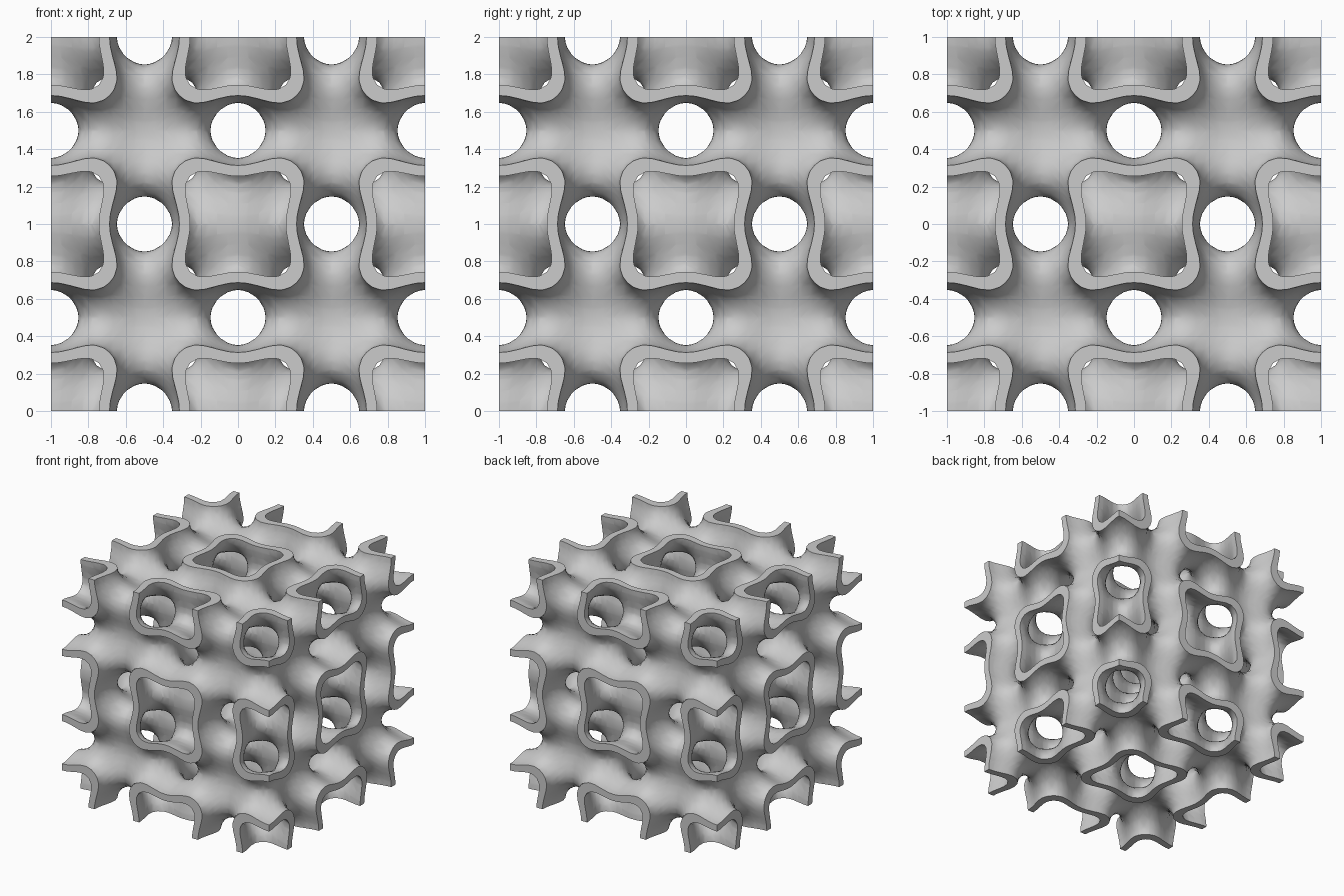
import bpy, bmesh, math
from itertools import permutations
from mathutils import Vector, Matrix

cube = bpy.data.objects.get("Cube")
if cube:
    bpy.data.objects.remove(cube, do_unlink=True)

STEPS = 9            # grid steps along one octant of the unit cell
SIZE = 0.5           # octant edge length
LEVEL = 0.85         # the wall fills -LEVEL < field < LEVEL
TAU = math.tau


def field(p):
    a, b, c = (math.cos(TAU * t) for t in p)
    return 2 * (a * b + b * c + c * a) - 2 * (a * a + b * b + c * c) + 3


def gradient(p):
    cs = [math.cos(TAU * t) for t in p]
    total = sum(cs)
    return Vector([-TAU * math.sin(TAU * t) * (2 * (total - c) - 4 * c)
                   for t, c in zip(p, cs)])


def snap(p, level):
    """Pull a point exactly onto a level of the field."""
    p = p.copy()
    for _ in range(3):
        g = gradient(p)
        p += g * ((level - field(p)) / max(g.length_squared, 1e-6))
    return p


def crossing(a, b, level):
    t = (level - a[1]) / (b[1] - a[1])
    return a[0].lerp(b[0], t), level


def add_face(bm, points, outward):
    face = bm.faces.new([bm.verts.new(p) for p in points])
    face.normal_update()
    if face.normal.dot(outward) < 0:
        face.normal_flip()


def weld(bm):
    bmesh.ops.remove_doubles(bm, verts=bm.verts[:], dist=1e-4)


def mirror(bm, axis, plane):
    geom = bm.verts[:] + bm.edges[:] + bm.faces[:]
    new = bmesh.ops.duplicate(bm, geom=geom)["geom"]
    for v in new:
        if isinstance(v, bmesh.types.BMVert):
            v.co[axis] = 2 * plane - v.co[axis]
    faces = [f for f in new if isinstance(f, bmesh.types.BMFace)]
    bmesh.ops.reverse_faces(bm, faces=faces)


def repeat(bm, axes):
    """Mirror one octant out to the full two-unit width."""
    weld(bm)
    for plane in (SIZE, 2 * SIZE):
        for axis in axes:
            mirror(bm, axis, plane)


def sample(i, j, k):
    p = Vector((i, j, k)) * (SIZE / STEPS)
    return p, field(p)


grid = {(i, j, k): sample(i, j, k) for i in range(STEPS + 1)
        for j in range(STEPS + 1) for k in range(STEPS + 1)}

# Curved wall: both skins, cut tetrahedron by tetrahedron
wall = bmesh.new()
for i in range(STEPS):
    for j in range(STEPS):
        for k in range(STEPS):
            for order in permutations(range(3)):
                corner = [i, j, k]
                tet = [grid[tuple(corner)]]
                for axis in order:
                    corner[axis] += 1
                    tet.append(grid[tuple(corner)])
                for level in (-LEVEL, LEVEL):
                    low = [c for c in tet if c[1] < level]
                    high = [c for c in tet if c[1] >= level]
                    if not low or not high:
                        continue
                    if len(low) == 2:
                        a, b = low
                        c, d = high
                        pairs = [(a, c), (a, d), (b, d), (b, c)]
                    else:
                        pairs = [(a, b) for a in low for b in high]
                    flat = [crossing(a, b, level)[0] for a, b in pairs]
                    middle = sum(flat, Vector()) / len(flat)
                    add_face(wall, [snap(p, level) for p in flat],
                             gradient(middle) * level)
repeat(wall, (0, 1, 2))


# Flat rims: the wall's cross-section on a side of the block
def clip(poly, level, sign):
    result = []
    for a, b in zip(poly, poly[1:] + poly[:1]):
        a_in = (a[1] - level) * sign >= 0
        b_in = (b[1] - level) * sign >= 0
        if a_in:
            result.append(a)
        if a_in != b_in:
            result.append(crossing(a, b, level))
    return result


rim = bmesh.new()
for i in range(STEPS):
    for j in range(STEPS):
        for turn in ((i + 1, j), (i, j + 1)):
            poly = [grid[(i, j, 0)], grid[(*turn, 0)], grid[(i + 1, j + 1, 0)]]
            poly = clip(clip(poly, -LEVEL, 1), LEVEL, -1)
            if len(poly) > 2:
                points = [snap(p, v) if abs(v) == LEVEL else p for p, v in poly]
                add_face(rim, points, Vector((0, 0, -1)))
repeat(rim, (0, 1))

# Put the rim on all six sides
centre = Matrix.Translation((1, 1, 1))
sides = [("X", 0), ("X", 90), ("X", 180), ("X", 270), ("Y", 90), ("Y", 270)]
for axis, angle in sides:
    turned = bpy.data.meshes.new("rim_side")
    rim.to_mesh(turned)
    spin = Matrix.Rotation(math.radians(angle), 4, axis)
    turned.transform(centre @ spin @ centre.inverted())
    wall.from_mesh(turned)
    bpy.data.meshes.remove(turned)
rim.free()

weld(wall)
bmesh.ops.translate(wall, verts=wall.verts[:], vec=(-1, -1, 0))

# Finished block
mesh = bpy.data.meshes.new("lattice_block")
wall.to_mesh(mesh)
wall.free()
block = bpy.data.objects.new("lattice_block", mesh)
bpy.context.collection.objects.link(block)

grey = bpy.data.materials.new("light_grey")
grey.use_nodes = True
colour = (0.6, 0.6, 0.6, 1)
grey.diffuse_color = colour
grey.node_tree.nodes["Principled BSDF"].inputs["Base Color"].default_value = colour
mesh.materials.append(grey)

bpy.ops.object.select_all(action="DESELECT")
block.select_set(True)
bpy.context.view_layer.objects.active = block
bpy.ops.object.shade_smooth_by_angle(angle=math.radians(50))
